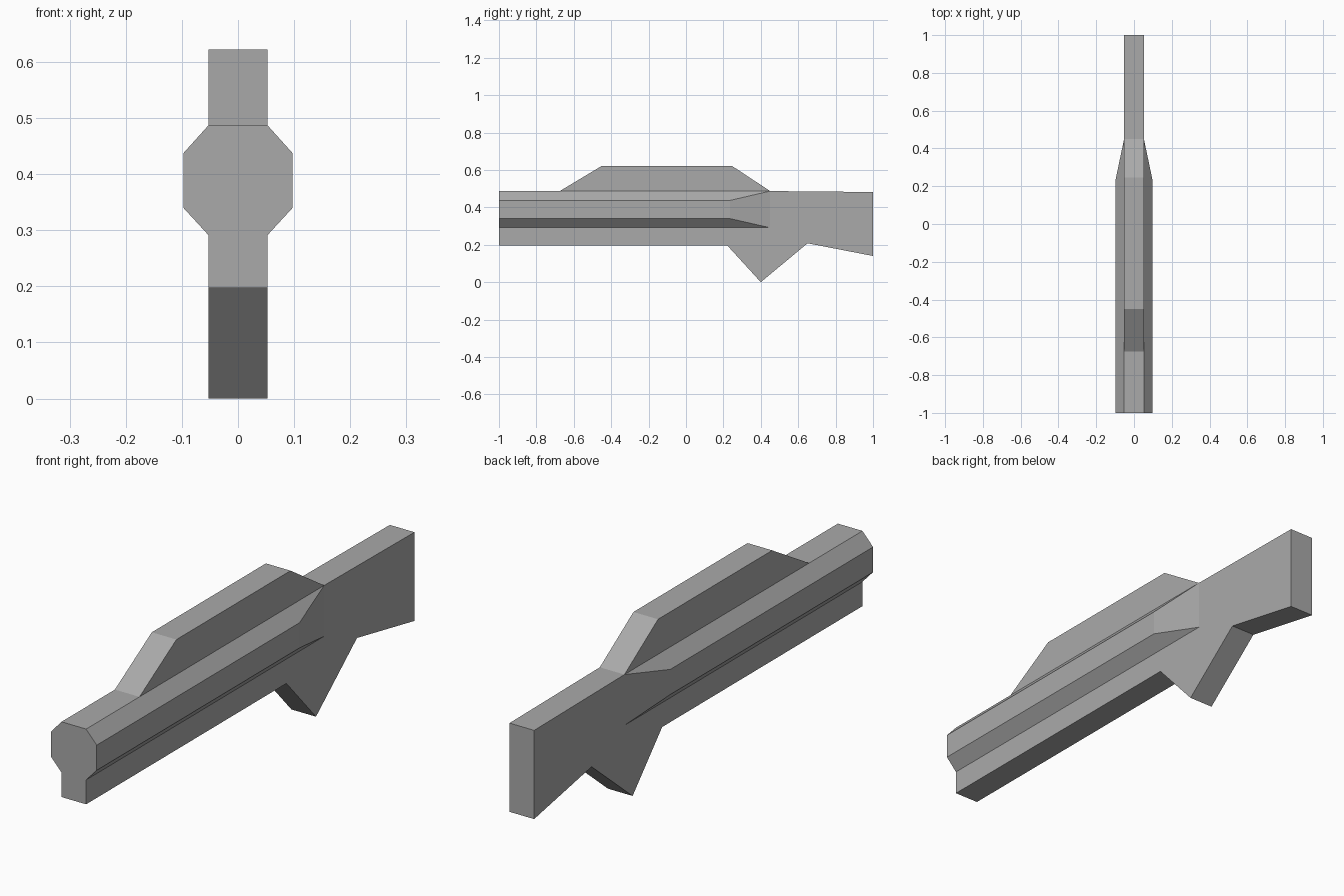
import bpy, bmesh

cube = bpy.data.objects.get("Cube")
if cube:
    bpy.data.objects.remove(cube, do_unlink=True)

HALF = 0.0525   # half thickness of the flat core
WIDE = 0.0975   # half width across the side grips

grey = bpy.data.materials.new("plain grey")
grey.use_nodes = True
colour = (0.4, 0.4, 0.4, 1)
grey.diffuse_color = colour
grey.node_tree.nodes["Principled BSDF"].inputs["Base Color"].default_value = colour


def finish(name, bm):
    """Turn a bmesh into a flat-shaded object."""
    mesh = bpy.data.meshes.new(name)
    bm.to_mesh(mesh)
    bm.free()
    mesh.materials.append(grey)
    obj = bpy.data.objects.new(name, mesh)
    bpy.context.collection.objects.link(obj)
    return obj


def slab(name, outline, open_edge=False):
    """Extrude a clockwise (y, z) outline across x; open_edge skips the closing side."""
    bm = bmesh.new()
    right = [bm.verts.new((-HALF, y, z)) for y, z in outline]
    left = [bm.verts.new((HALF, y, z)) for y, z in outline]
    bm.faces.new(right)
    bm.faces.new(left[::-1])
    n = len(outline)
    for i in range(n - 1 if open_edge else n):
        j = (i + 1) % n
        bm.faces.new((right[j], right[i], left[i], left[j]))
    return finish(name, bm)


# Core: barrel housing, pointed grip and stock in one silhouette
slab("body_and_stock", [
    (-1, 0.197), (-1, 0.487), (0.45, 0.487), (1, 0.482),
    (1, 0.14), (0.65, 0.208), (0.40, 0), (0.22, 0.197)])

# Raised sight block, open where it sits on the body
slab("top_sight", [
    (-0.675, 0.487), (-0.45, 0.622), (0.245, 0.622), (0.45, 0.487)], open_edge=True)

# Bevelled side grip, tapering into the body at the back, mirrored to both sides
bm = bmesh.new()
section = [(HALF, 0.487), (WIDE, 0.437), (WIDE, 0.34), (HALF, 0.291)]
front = [bm.verts.new((x, -1, z)) for x, z in section]
bend = [bm.verts.new((x, 0.235, z)) for x, z in section[1:3]]
tip_top, tip_low = [bm.verts.new((HALF, 0.45, z)) for z in (0.487, 0.291)]
for face in ((front[0], front[1], front[2], front[3]),
             (front[0], tip_top, bend[0], front[1]),
             (front[1], bend[0], bend[1], front[2]),
             (front[2], bend[1], tip_low, front[3]),
             (bend[0], tip_top, tip_low, bend[1])):
    bm.faces.new(face)
bmesh.ops.recalc_face_normals(bm, faces=bm.faces)
if bm.faces[:][2].normal.x < 0:
    bmesh.ops.reverse_faces(bm, faces=bm.faces)
grips = finish("side_grips", bm)
grips.modifiers.new("both sides", 'MIRROR').use_axis[0] = True
